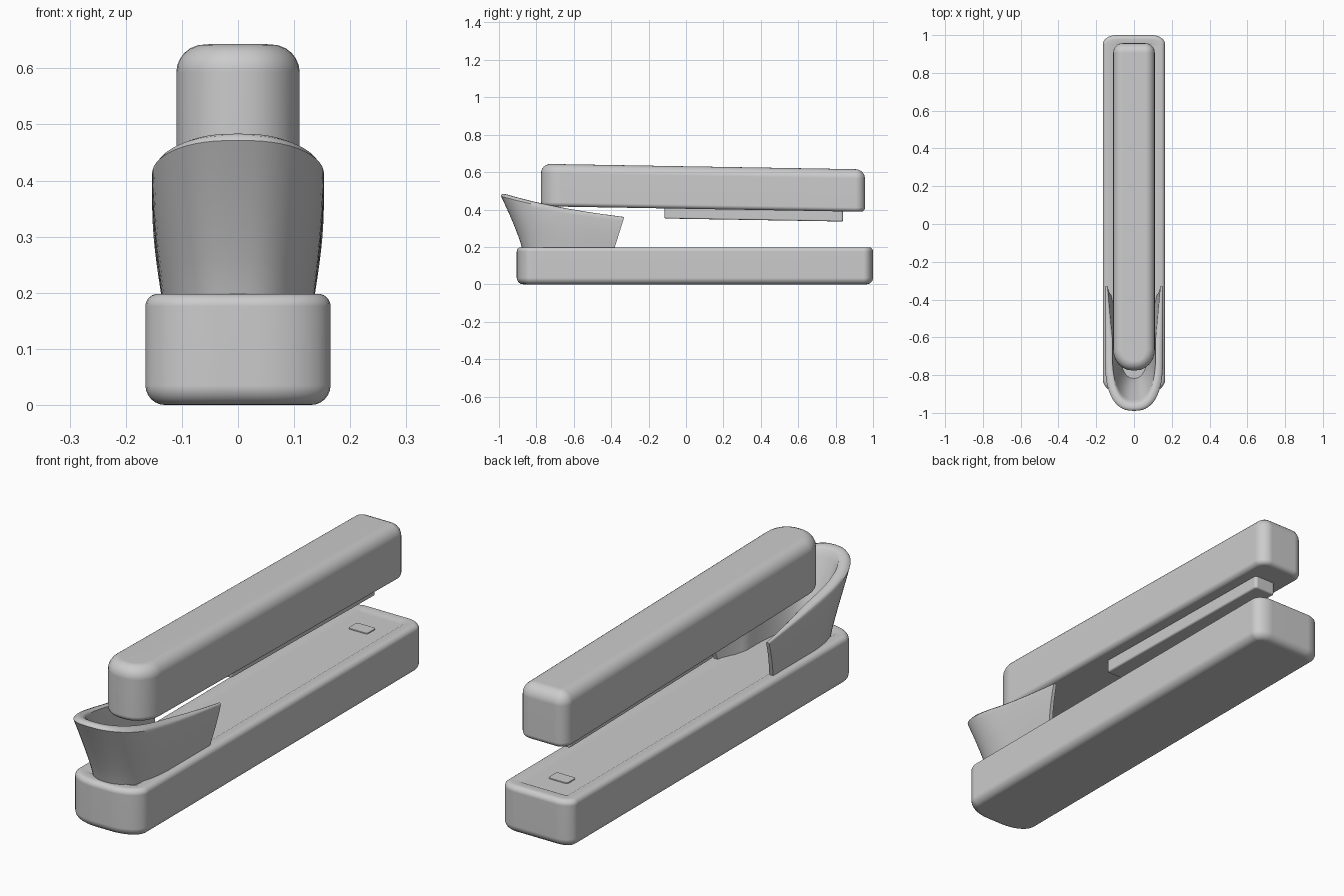
import bpy
import bmesh
import math

old = bpy.data.objects.get("Cube")
if old:
    bpy.data.objects.remove(old, do_unlink=True)

grey = bpy.data.materials.new("plain grey")
grey.use_nodes = True
COLOUR = (0.6, 0.6, 0.6, 1)
grey.diffuse_color = COLOUR
grey.node_tree.nodes["Principled BSDF"].inputs["Base Color"].default_value = COLOUR


def loft(name, loops, angle=40):
    """Skin a list of closed loops, cap both ends and smooth the result."""
    bm = bmesh.new()
    rings = [[bm.verts.new(p) for p in loop] for loop in loops]
    count = len(rings[0])
    for a, b in zip(rings, rings[1:]):
        for i in range(count):
            j = (i + 1) % count
            bm.faces.new((a[i], a[j], b[j], b[i]))
    bm.faces.new(rings[0][::-1])
    bm.faces.new(rings[-1])
    bmesh.ops.recalc_face_normals(bm, faces=bm.faces)
    mesh = bpy.data.meshes.new(name)
    bm.to_mesh(mesh)
    bm.free()
    obj = bpy.data.objects.new(name, mesh)
    bpy.context.collection.objects.link(obj)
    mesh.materials.append(grey)
    bpy.ops.object.select_all(action='DESELECT')
    obj.select_set(True)
    bpy.context.view_layer.objects.active = obj
    bpy.ops.object.shade_smooth_by_angle(angle=math.radians(angle))
    weighted = obj.modifiers.new("even shading", 'WEIGHTED_NORMAL')
    weighted.keep_sharp = True
    return obj


def outline(w, y0, y1, front, back, inset, z, slope, steps=8):
    """Rounded rectangle; front and back are (x, y) corner radii."""
    w, y0, y1 = w - inset, y0 + inset, y1 - inset
    points = []
    corners = ((1, 1, back, 0), (-1, 1, back, 90), (-1, -1, front, 180), (1, -1, front, 270))
    for sx, sy, (rx, ry), start in corners:
        rx, ry = max(rx - inset, 0.01), max(ry - inset, 0.01)
        cx, cy = sx * (w - rx), (y1 - ry if sy > 0 else y0 + ry)
        for k in range(steps + 1):
            a = math.radians(start + 90 * k / steps)
            x, y = cx + rx * math.cos(a), cy + ry * math.sin(a)
            points.append((x, y, z + slope * y))
    return points


def slab(name, w, y0, y1, z0, z1, front, back, low, high, slope=0, extra=()):
    """Rounded bar; low and high are edge radii, extra adds (inset, z) rings on top."""
    arc = [math.radians(90 * k / 6) for k in range(7)]
    profile = [(low * (1 - math.sin(a)), z0 + low * (1 - math.cos(a))) for a in arc]
    profile += [(high * (1 - math.cos(a)), z1 - high * (1 - math.sin(a))) for a in arc]
    profile += list(extra)
    return loft(name, [outline(w, y0, y1, front, back, i, z, slope) for i, z in profile])


# Base with a shallow tray along its top
slab("base", 0.165, -0.905, 1.0, 0.0, 0.198, (0.13, 0.08), (0.07, 0.05), 0.035, 0.022,
     extra=[(0.05, 0.198), (0.065, 0.19)])
slab("anvil_plate", 0.045, 0.79, 0.85, 0.187, 0.194, (0.01, 0.01), (0.01, 0.01), 0.002, 0.002)

# Upper arm and the rail beneath it
slab("upper_arm", 0.11, -0.775, 0.957, 0.404, 0.631, (0.10, 0.11), (0.05, 0.05),
     0.022, 0.05, slope=-0.017)
slab("staple_rail", 0.05, -0.115, 0.84, 0.35, 0.42, (0.012, 0.012), (0.012, 0.012),
     0.008, 0.004, slope=-0.017)


# Flared collar: an open U wall whose rim drops towards the rear
def collar_point(u, t, thick):
    """u runs -1..1 around the U, t runs 0..1 from foot to rim."""
    side = 1 if u >= 0 else -1
    s = abs(u)
    w = 0.135 + 0.018 * math.sin(t * math.pi / 2) - thick
    nose = -0.875 - 0.12 * t ** 1.2 + thick * 1.2
    tail = -0.385 + 0.055 * t
    bend = nose + 0.25
    if s < 0.6:
        a = s / 0.6 * math.pi / 2
        x = w * math.sin(a) ** 0.8
        y = bend - (bend - nose) * max(math.cos(a), 0) ** 0.9
    else:
        x, y = w, bend + (tail - bend) * (s - 0.6) / 0.4
    return side * x, y


def rim_height(y):
    d = min(max((-0.33 - y) / 0.67, 0), 1)
    return 0.36 + 0.085 * d + 0.04 * d ** 3


FOOT = 0.185
stations = []
for k in range(49):
    u = -1 + k / 24
    taper = 0.014 + 0.024 * min(1, (1 - abs(u)) / 0.3)
    top = rim_height(collar_point(u, 1, 0)[1])
    loop = []
    for t in [i / 8 for i in range(8)] + [0.96]:
        x, y = collar_point(u, t, 0)
        loop.append((x, y, FOOT + (top - FOOT) * t))
    for t, part in ((0.99, 0.2), (1, 0.5), (0.99, 0.8)):
        x, y = collar_point(u, t, taper * part)
        loop.append((x, y, FOOT + (top - FOOT) * t))
    for t in [0.96] + [i / 8 for i in range(7, -1, -1)]:
        x, y = collar_point(u, t, taper * (1.3 - 0.3 * t))
        loop.append((x, y, FOOT + (top - FOOT) * t))
    stations.append(loop)
loft("collar", stations, 50)
